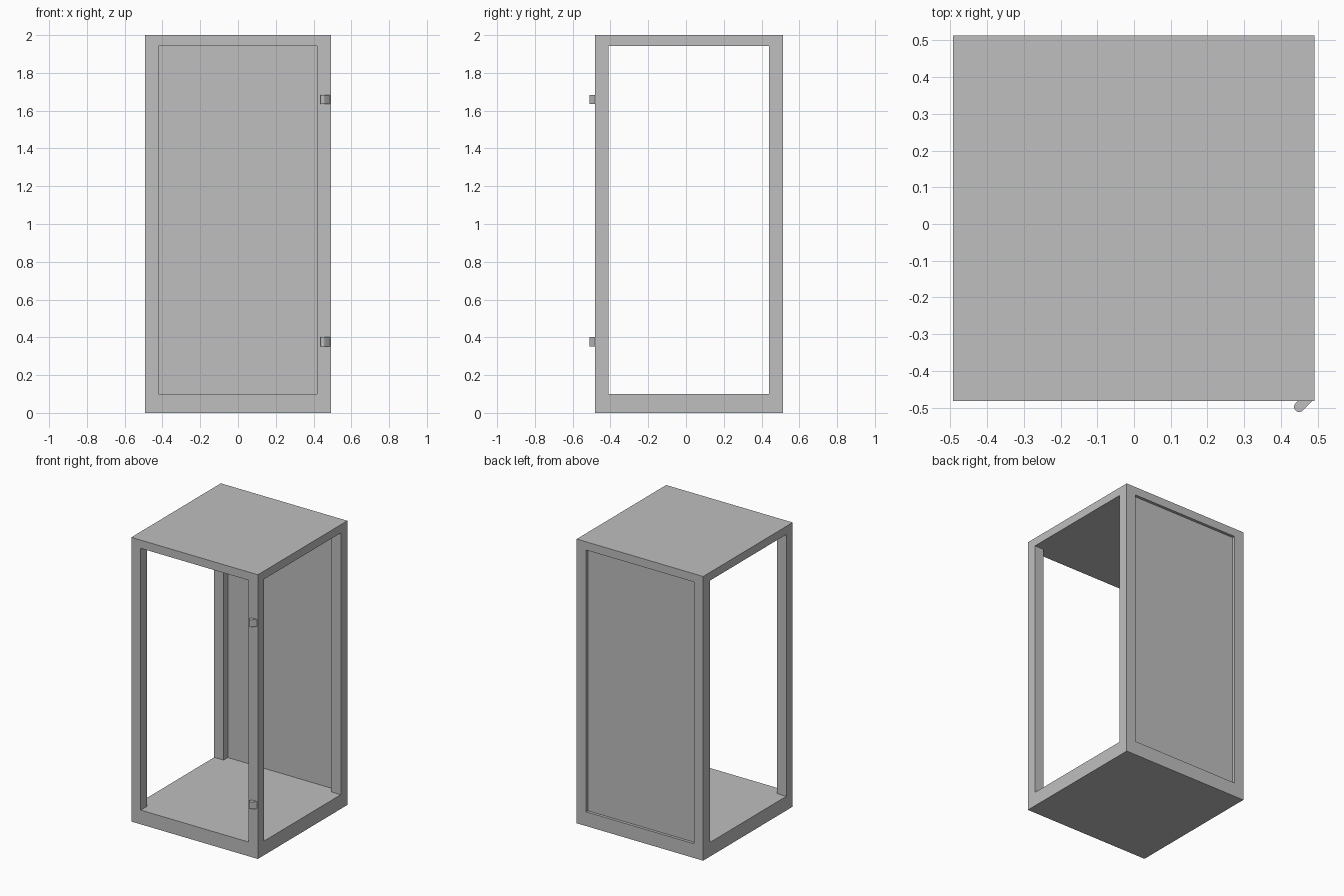
import bpy, bmesh, math

if "Cube" in bpy.data.objects:
    bpy.data.objects.remove(bpy.data.objects["Cube"])

grey = bpy.data.materials.new("plain_grey")
grey.diffuse_color = (0.52, 0.52, 0.52, 1)
grey.use_nodes = True
grey.node_tree.nodes["Principled BSDF"].inputs["Base Color"].default_value = grey.diffuse_color

X0, X1, Y0, Y1 = -0.493, 0.492, -0.482, 0.513   # outer footprint
IX0, IX1, IY0, IY1 = -0.42, 0.419, -0.411, 0.44  # inner opening
FLOOR, CEILING, TOP = 0.1, 1.942, 2.0


def prism(name, outline, z0, z1):
    """Extrude a flat counter-clockwise outline from z0 to z1."""
    bm = bmesh.new()
    face = bm.faces.new([bm.verts.new((x, y, z0)) for x, y in outline])
    up = bmesh.ops.extrude_face_region(bm, geom=[face])
    verts = [v for v in up["geom"] if isinstance(v, bmesh.types.BMVert)]
    bmesh.ops.translate(bm, verts=verts, vec=(0, 0, z1 - z0))
    bmesh.ops.recalc_face_normals(bm, faces=bm.faces)
    mesh = bpy.data.meshes.new(name)
    bm.to_mesh(mesh)
    bm.free()
    mesh.materials.append(grey)
    obj = bpy.data.objects.new(name, mesh)
    bpy.context.collection.objects.link(obj)
    return obj


def box(name, x0, x1, y0, y1, z0, z1):
    return prism(name, [(x0, y0), (x1, y0), (x1, y1), (x0, y1)], z0, z1)


# Base and roof slabs
box("base", X0, X1, Y0, Y1, 0, FLOOR)
box("roof", X0, X1, Y0, Y1, CEILING, TOP)

# Four corner posts
for side, xa, xb in (("left", X0, IX0), ("right", IX1, X1)):
    for end, ya, yb in (("front", Y0, IY0), ("back", IY1, Y1)):
        box(f"{end}_{side}_post", xa, xb, ya, yb, FLOOR, CEILING)

# Recessed back panel
box("back_panel", IX0, IX1, 0.486, 0.493, FLOOR, CEILING)

# Hinge knuckles: round barrel with a slanted leaf running into the front post
CX, CY, R = 0.45, -0.498, 0.014
arc = [(CX + R * math.cos(a), CY + R * math.sin(a))
       for a in (math.radians(135 + 180 * i / 12) for i in range(13))]
leaf = [(arc[-1][0] + Y0 - arc[-1][1], Y0), (arc[0][0] + Y0 - arc[0][1], Y0)]
for name, z in (("lower_hinge", 0.377), ("upper_hinge", 1.659)):
    hinge = prism(name, arc + leaf, z - 0.025, z + 0.025)
    bpy.ops.object.select_all(action="DESELECT")
    hinge.select_set(True)
    bpy.context.view_layer.objects.active = hinge
    bpy.ops.object.shade_smooth_by_angle(angle=math.radians(30))
